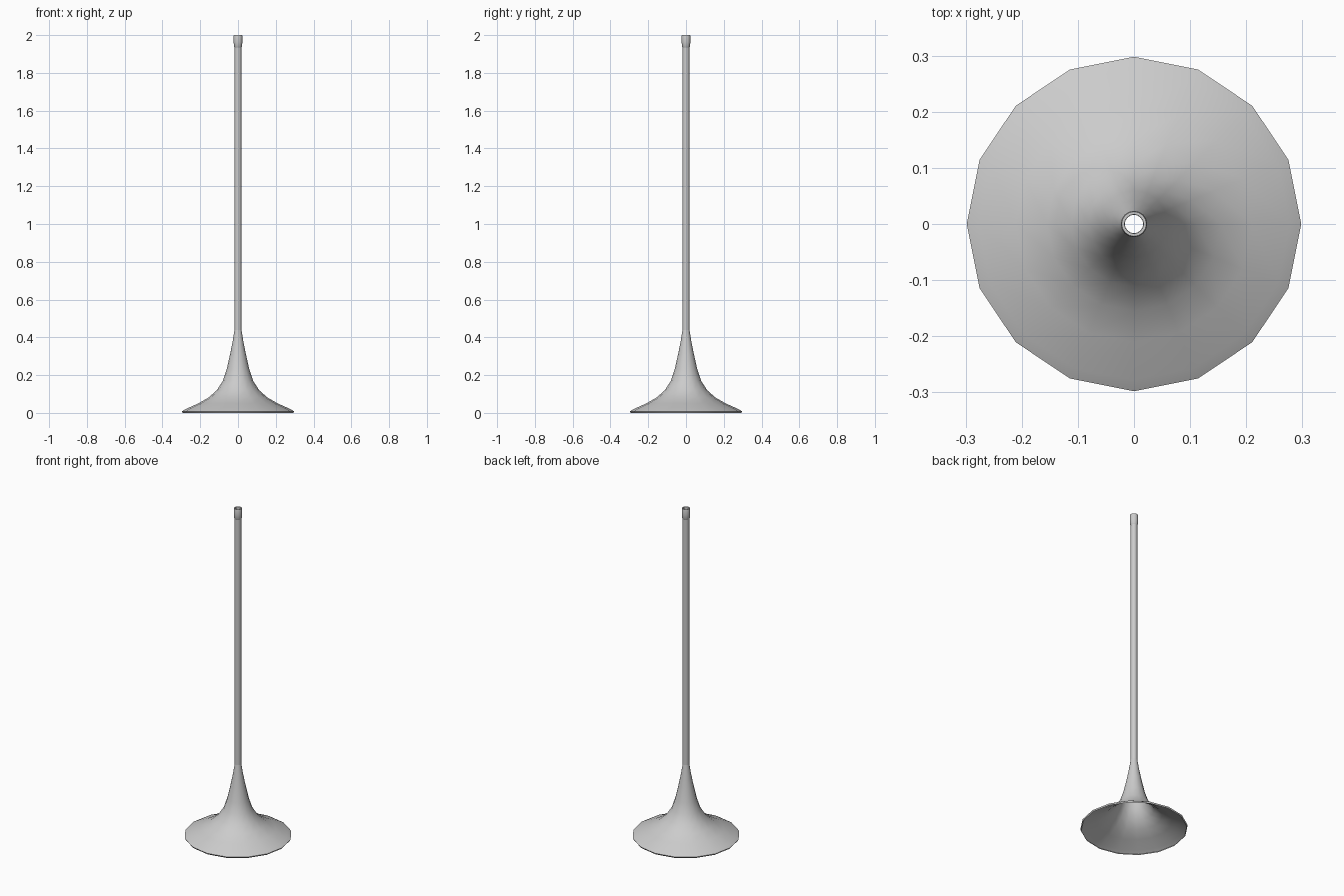
import bpy, bmesh
from math import cos, sin, tau, radians

if "Cube" in bpy.data.objects:
    bpy.data.objects.remove(bpy.data.objects["Cube"])

SIDES = 16


def lathe(name, profile, angle):
    """Revolve (radius, height) points around z into an open shell."""
    bm = bmesh.new()
    rings = [[bm.verts.new((r * cos(tau * i / SIDES), r * sin(tau * i / SIDES), z))
              for i in range(SIDES)] for r, z in profile]
    for a, b in zip(rings, rings[1:]):
        for i in range(SIDES):
            j = (i + 1) % SIDES
            bm.faces.new((a[i], a[j], b[j], b[i]))
    mesh = bpy.data.meshes.new(name)
    bm.to_mesh(mesh)
    bm.free()
    ob = bpy.data.objects.new(name, mesh)
    bpy.context.collection.objects.link(ob)
    bpy.ops.object.select_all(action='DESELECT')
    ob.select_set(True)
    bpy.context.view_layer.objects.active = ob
    bpy.ops.object.shade_smooth_by_angle(angle=radians(angle))
    return ob


# Flared bell with a small lip, open underneath
lathe("bell", [(0.293, 0.0), (0.298, 0.008), (0.278, 0.02), (0.21, 0.05),
               (0.155, 0.082), (0.112, 0.12), (0.08, 0.17), (0.06, 0.23),
               (0.042, 0.31), (0.028, 0.38), (0.0185, 0.44)], 80)

# Long straight hollow tube
lathe("tube", [(0.0185, 0.44), (0.0185, 1.94)], 40)

# Mouthpiece: rounded sleeve with an open rim
lathe("mouthpiece", [(0.0185, 1.935), (0.021, 1.94), (0.0235, 1.965), (0.0235, 1.995),
                     (0.022, 2.0), (0.017, 2.0), (0.0165, 1.97)], 50)
